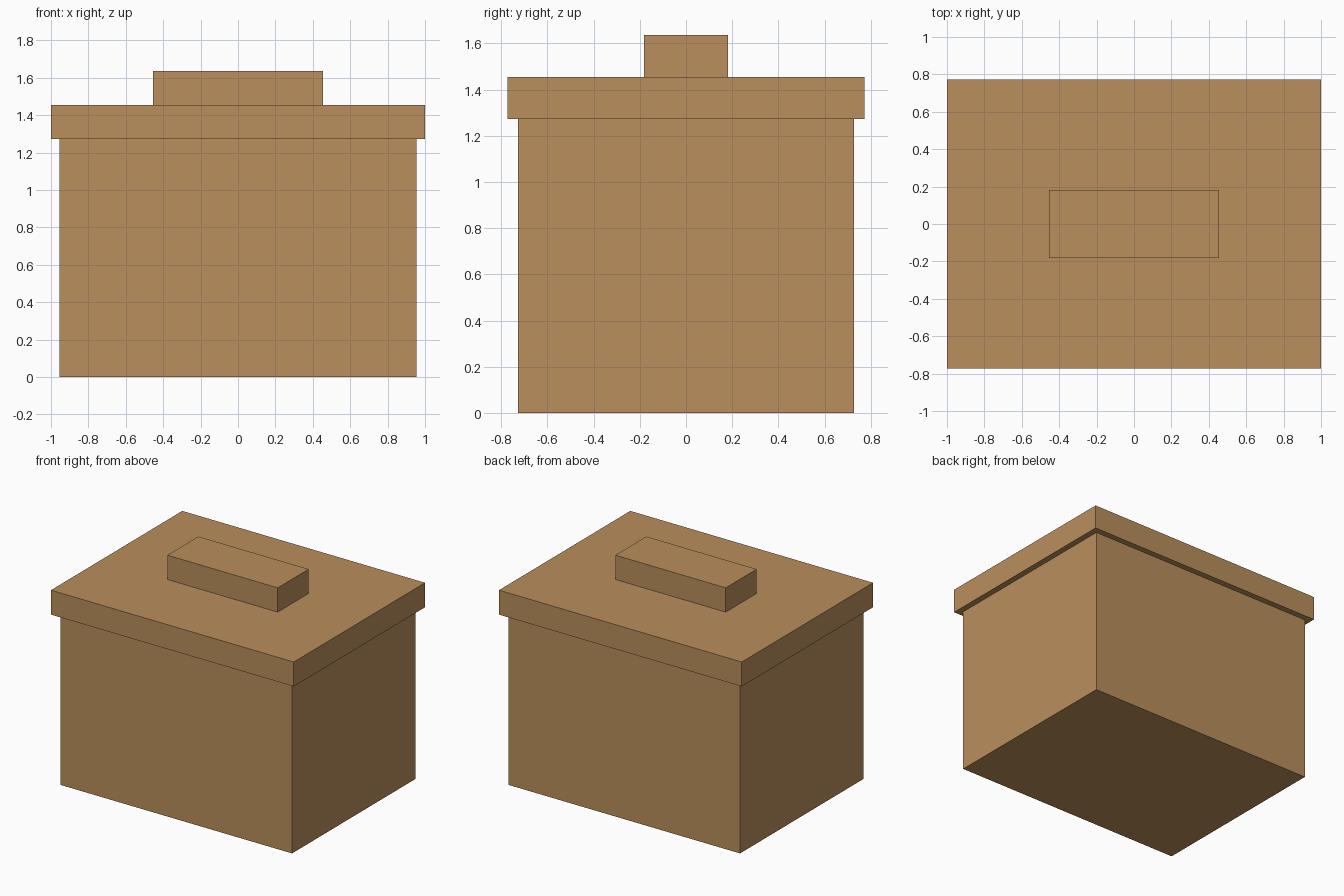
import bpy

if "Cube" in bpy.data.objects:
    bpy.data.objects.remove(bpy.data.objects["Cube"])

wood = bpy.data.materials.new("light_brown_wood")
wood.diffuse_color = (0.491, 0.275, 0.107, 1.0)
wood.use_nodes = True
wood.node_tree.nodes["Principled BSDF"].inputs["Base Color"].default_value = wood.diffuse_color


def box(name, width, depth, bottom, top):
    """Box centred on x and y, spanning bottom..top in z."""
    bpy.ops.mesh.primitive_cube_add(size=1, location=(0, 0, (bottom + top) / 2))
    obj = bpy.context.object
    obj.name = name
    obj.scale = (width, depth, top - bottom)
    bpy.ops.object.transform_apply(location=False, rotation=False, scale=True)
    obj.data.materials.append(wood)
    return obj


# Container, overhanging lid, and bar handle stacked on top
box("box_body", 1.909, 1.454, 0.0, 1.273)
box("lid", 2.0, 1.545, 1.273, 1.455)
box("lid_handle", 0.909, 0.364, 1.455, 1.636)
